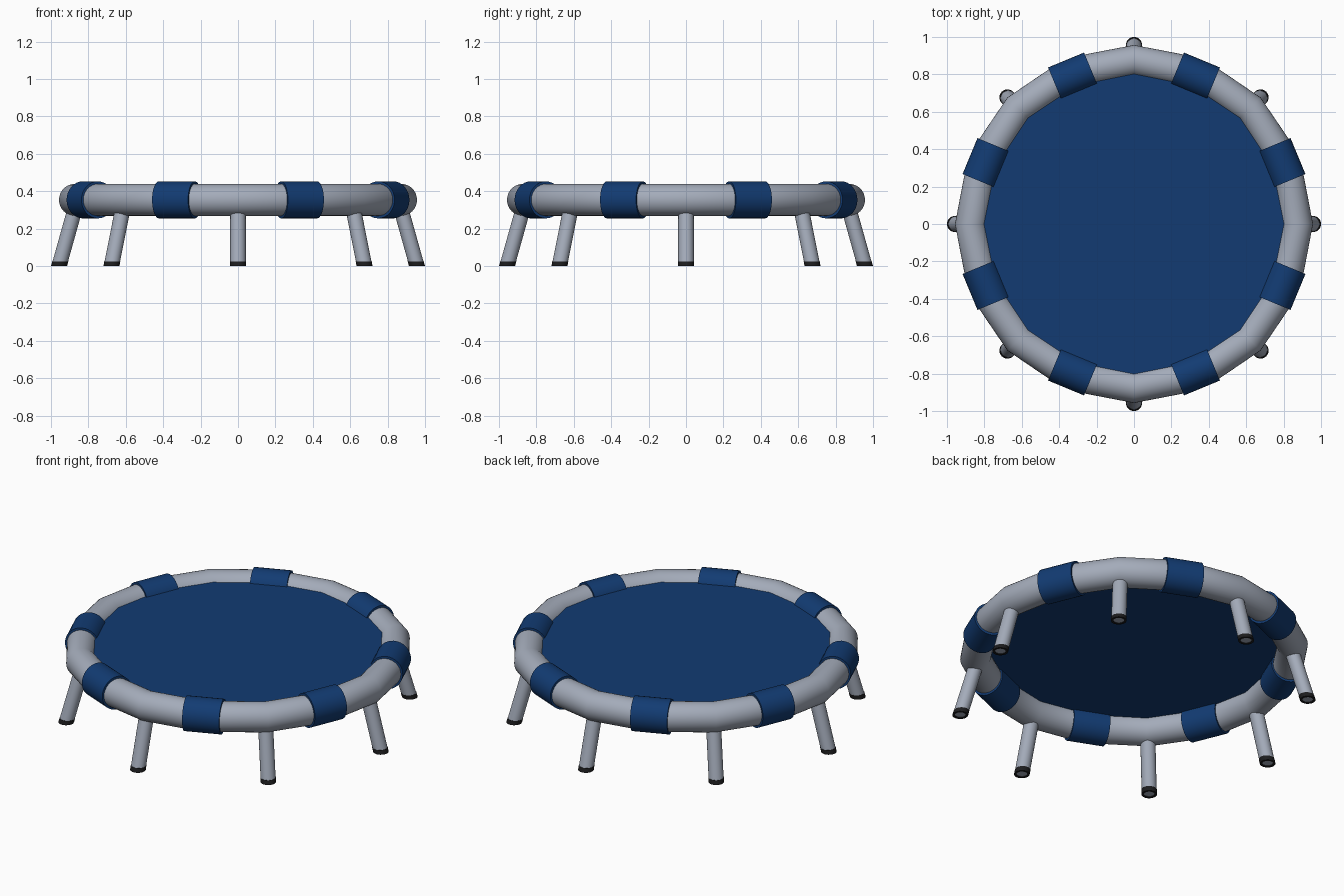
import bpy, bmesh, math
from mathutils import Vector

if "Cube" in bpy.data.objects:
    bpy.data.objects.remove(bpy.data.objects["Cube"])


def material(name, rgb):
    m = bpy.data.materials.new(name)
    m.diffuse_color = (*rgb, 1)
    m.use_nodes = True
    m.node_tree.nodes["Principled BSDF"].inputs["Base Color"].default_value = m.diffuse_color
    return m


BLUE = material("navy blue fabric", (0.006, 0.044, 0.17))
GREY = material("grey metal", (0.37, 0.41, 0.49))
BLACK = material("black rubber", (0.012, 0.012, 0.013))

TAU = 2 * math.pi
RING_Z = 0.354


def loft(name, rings, mat, closed=False, caps=True):
    """Skin a list of point rings into one object."""
    bm = bmesh.new()
    rows = [[bm.verts.new(p) for p in ring] for ring in rings]
    n = len(rows[0])
    pairs = list(zip(rows, rows[1:]))
    if closed:
        pairs.append((rows[-1], rows[0]))
    for a, b in pairs:
        for i in range(n):
            j = (i + 1) % n
            bm.faces.new((a[i], a[j], b[j], b[i]))
    if caps and not closed:
        bm.faces.new(rows[0][::-1])
        bm.faces.new(rows[-1])
    bmesh.ops.recalc_face_normals(bm, faces=bm.faces[:])
    me = bpy.data.meshes.new(name)
    bm.to_mesh(me)
    bm.free()
    me.materials.append(mat)
    ob = bpy.data.objects.new(name, me)
    bpy.context.collection.objects.link(ob)
    bpy.ops.object.select_all(action='DESELECT')
    ob.select_set(True)
    bpy.context.view_layer.objects.active = ob
    bpy.ops.object.shade_smooth_by_angle(angle=math.radians(30))
    return ob


def upright_section(centre, direction, rh, rv, n=32):
    """Vertical ellipse with its width along the given flat direction."""
    return [centre + direction * rh * math.cos(TAU * i / n)
            + Vector((0, 0, rv * math.sin(TAU * i / n))) for i in range(n)]


def polar(deg, r, z=0.0):
    a = math.radians(deg)
    return Vector((r * math.cos(a), r * math.sin(a), z))


# Frame tube: bends at each leg and just inside each sleeve
path = []
for k in range(8):
    path += [(45 * k - 16.2, 0.860), (45 * k, 0.873), (45 * k + 16.2, 0.860)]
loft("frame_ring",
     [upright_section(polar(a, r, RING_Z), polar(a, 1), 0.084, 0.0855) for a, r in path],
     GREY, closed=True)

# Jumping mat: thin disc following the frame
loft("jumping_mat",
     [[polar(a, r - 0.070, z) for a, r in path] for z in (0.392, 0.400)], BLUE)

# Padded sleeves between the legs
for k in range(8):
    a = 45 * k + 22.5
    out, along = polar(a, 1), polar(a + 90, 1)
    centre = polar(a, 0.854, RING_Z)
    loft(f"padded_sleeve_{k + 1}",
         [upright_section(centre + along * s, out, 0.095, 0.099) for s in (-0.104, 0.104)],
         BLUE)


def leg_ring(deg, r, z, n=24):
    """Level circle on the splayed leg axis."""
    c = polar(deg, 0.957 - 0.28 * z, z)
    return [c + polar(360 * i / n, r) for i in range(n)]


# Splayed legs with open rubber feet
for k in range(8):
    a = 45 * k
    loft(f"leg_{k + 1}", [leg_ring(a, 0.0415, z) for z in (0.004, 0.33)], GREY)
    loft(f"rubber_foot_{k + 1}",
         [leg_ring(a, r, z) for r, z in
          ((0.030, 0.0045), (0.030, 0.0), (0.043, 0.0), (0.043, 0.025), (0.041, 0.025))],
         BLACK, caps=False)
